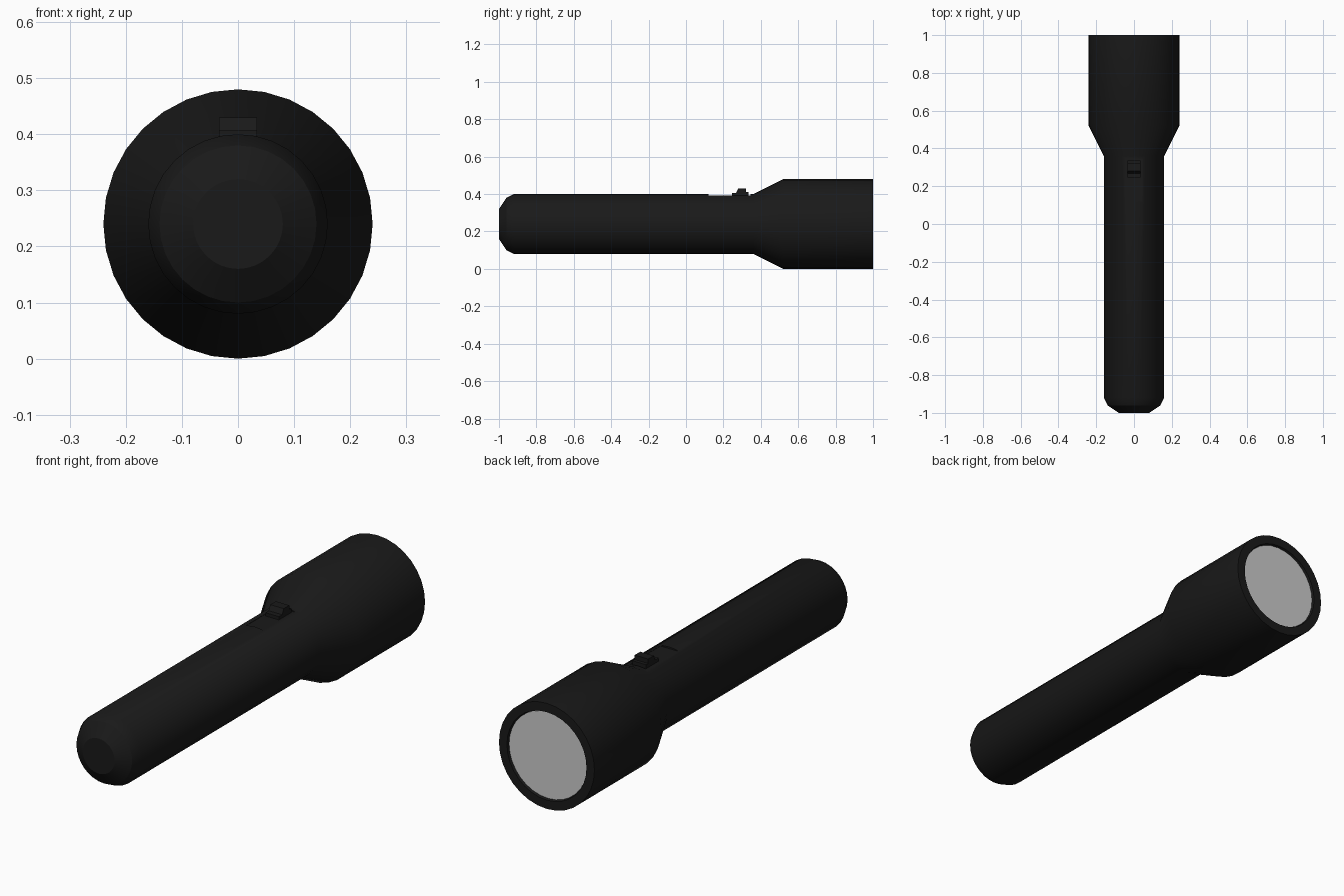
import bpy, bmesh
from math import sin, cos, pi

if "Cube" in bpy.data.objects:
    bpy.data.objects.remove(bpy.data.objects["Cube"])

SIDES, AXIS_Z = 32, 0.24

black = bpy.data.materials.new("black")
black.diffuse_color = (0.01, 0.01, 0.01, 1)
black.use_nodes = True
black.node_tree.nodes["Principled BSDF"].inputs["Base Color"].default_value = black.diffuse_color


def finish(bm, name, mat=None):
    bmesh.ops.recalc_face_normals(bm, faces=bm.faces)
    me = bpy.data.meshes.new(name)
    bm.to_mesh(me)
    bm.free()
    ob = bpy.data.objects.new(name, me)
    bpy.context.collection.objects.link(ob)
    if mat:
        me.materials.append(mat)
    return ob


def lathe(name, profile, mat=None):
    """Revolve (y, radius) points around the long axis, capping both ends."""
    bm = bmesh.new()
    rings = [[bm.verts.new((r * sin(2 * pi * i / SIDES), y,
                            AXIS_Z + r * cos(2 * pi * i / SIDES)))
              for i in range(SIDES)] for y, r in profile]
    for a, b in zip(rings, rings[1:]):
        for i in range(SIDES):
            j = (i + 1) % SIDES
            bm.faces.new((a[i], a[j], b[j], b[i]))
    bm.faces.new(rings[0])
    bm.faces.new(rings[-1])
    return finish(bm, name, mat)


def extrude_x(name, profile, half, mat=None):
    """Extrude a closed (y, z) outline symmetrically across x."""
    bm = bmesh.new()
    face = bm.faces.new([bm.verts.new((-half, y, z)) for y, z in profile])
    ext = bmesh.ops.extrude_face_region(bm, geom=[face])["geom"]
    bmesh.ops.translate(bm, vec=(2 * half, 0, 0),
                        verts=[v for v in ext if isinstance(v, bmesh.types.BMVert)])
    return finish(bm, name, mat)


def activate(ob):
    bpy.ops.object.select_all(action='DESELECT')
    ob.select_set(True)
    bpy.context.view_layer.objects.active = ob


# Body: chamfered tail, handle, flared head and recessed rim
body = lathe("body", [(-1, 0.08), (-0.96, 0.14), (-0.92, 0.16), (0.36, 0.16),
                      (0.52, 0.24), (1, 0.24), (1, 0.2), (0.98, 0.195)], black)

# Shallow slot for the switch
cutter = extrude_x("slot_cutter", [(0.12, 0.392), (0.345, 0.392),
                                   (0.345, 0.45), (0.12, 0.45)], 0.044)
cutter.hide_render = True
cut = body.modifiers.new("slot", 'BOOLEAN')
cut.operation, cut.object, cut.solver = 'DIFFERENCE', cutter, 'EXACT'
activate(body)
bpy.ops.object.modifier_apply(modifier=cut.name)
bpy.data.objects.remove(cutter)
activate(body)
bpy.ops.object.shade_smooth_by_angle(angle=0.5)

# Lens
lathe("lens", [(0.975, 0.196), (0.99, 0.196)])

# Stepped sliding switch
extrude_x("switch", [(0.245, 0.385), (0.245, 0.407), (0.268, 0.407), (0.28, 0.43),
                     (0.32, 0.43), (0.32, 0.41), (0.335, 0.41), (0.335, 0.385)],
          0.034, black)
